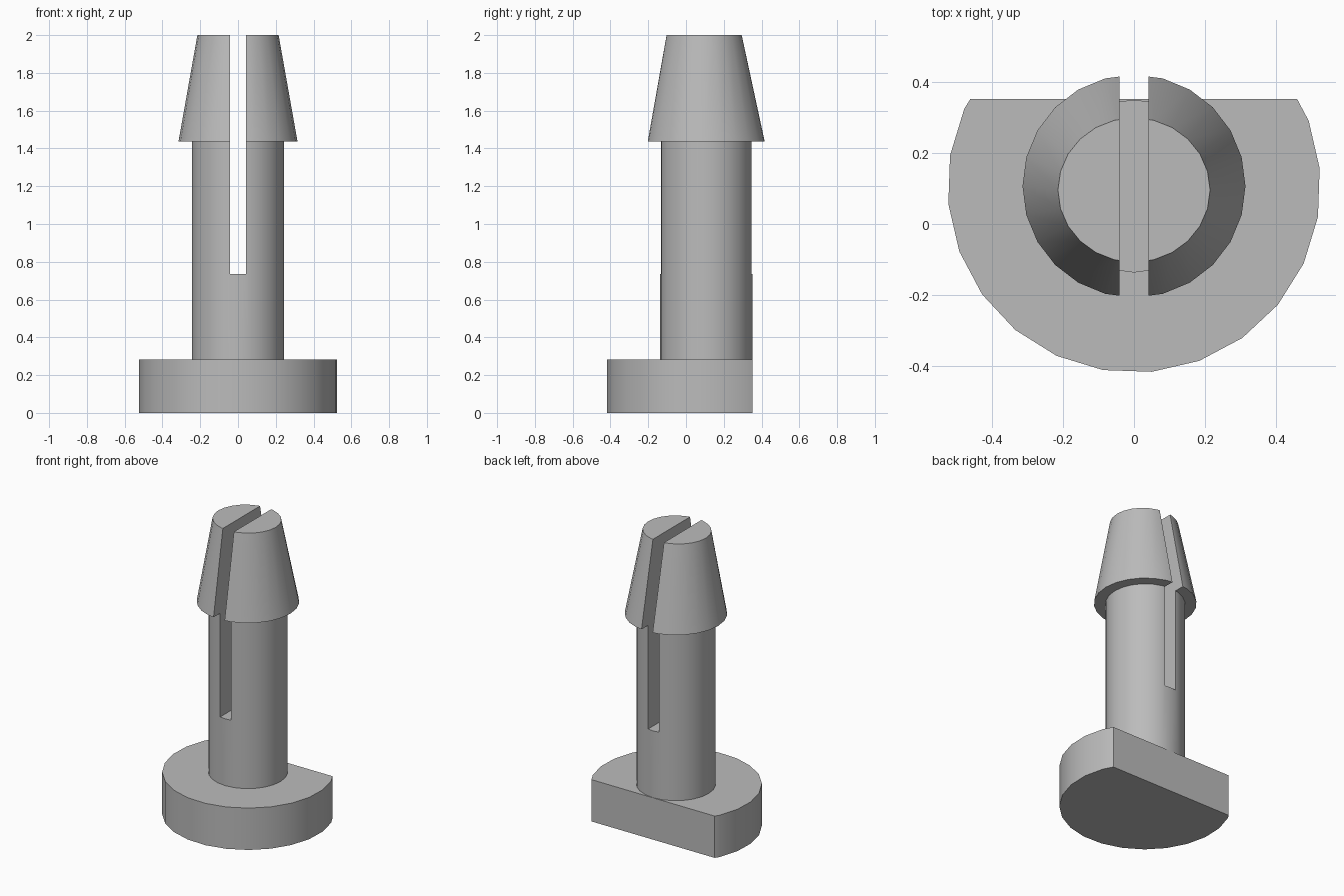
import bpy
import bmesh
from math import cos, sin, pi, radians

cube = bpy.data.objects.get("Cube")
if cube:
    bpy.data.objects.remove(cube)

SIDES = 24
AXIS_Y = 0.107
BASE_TOP = 0.283

grey = bpy.data.materials.new("plain grey")
grey.use_nodes = True
colour = (0.5, 0.5, 0.5, 1)
grey.diffuse_color = colour
grey.node_tree.nodes["Principled BSDF"].inputs["Base Color"].default_value = colour


def stack(name, rings, turn=0.0):
    """Solid through rings of (z, x radius, y radius, centre y)."""
    bm = bmesh.new()
    loops = []
    for z, rx, ry, cy in rings:
        angles = [turn + 2 * pi * i / SIDES for i in range(SIDES)]
        loops.append([bm.verts.new((rx * cos(a), cy + ry * sin(a), z)) for a in angles])
    for low, high in zip(loops, loops[1:]):
        for i in range(SIDES):
            j = (i + 1) % SIDES
            bm.faces.new((low[i], low[j], high[j], high[i]))
    bm.faces.new(loops[0][::-1])
    bm.faces.new(loops[-1])
    mesh = bpy.data.meshes.new(name)
    bm.to_mesh(mesh)
    bm.free()
    mesh.materials.append(grey)
    obj = bpy.data.objects.new(name, mesh)
    bpy.context.collection.objects.link(obj)
    return obj


def activate(obj):
    bpy.ops.object.select_all(action="DESELECT")
    obj.select_set(True)
    bpy.context.view_layer.objects.active = obj


def smooth(obj):
    activate(obj)
    bpy.ops.object.shade_smooth_by_angle(angle=radians(30))


# Round base with one side cut flat at the back
base = stack("base", [(0, 0.527, 0.527, AXIS_Y), (BASE_TOP, 0.527, 0.527, AXIS_Y)], radians(5.5))
bm = bmesh.new()
bm.from_mesh(base.data)
bmesh.ops.bisect_plane(bm, geom=bm.verts[:] + bm.edges[:] + bm.faces[:],
                       plane_co=(0, 0.353, 0), plane_no=(0, 1, 0), clear_outer=True)
bmesh.ops.holes_fill(bm, edges=[e for e in bm.edges if e.is_boundary])
bmesh.ops.recalc_face_normals(bm, faces=bm.faces)
bm.to_mesh(base.data)
bm.free()
smooth(base)

# Shaft with a wider tapered head
pin = stack("slotted_pin", [
    (BASE_TOP - 0.03, 0.244, 0.244, AXIS_Y),
    (1.437, 0.244, 0.244, AXIS_Y),
    (1.437, 0.315, 0.315, AXIS_Y),
    (2.0, 0.215, 0.204, 0.096),
])

# Slot that splits the head and upper shaft
bpy.ops.mesh.primitive_cube_add(size=1, location=(0, AXIS_Y, 1.435))
cutter = bpy.context.object
cutter.name = "slot_cutter"
cutter.scale = (0.083, 1, 1.4)
cutter.hide_render = True
cutter.data.materials.append(grey)
cut = pin.modifiers.new("slot", "BOOLEAN")
cut.operation = "DIFFERENCE"
cut.solver = "EXACT"
cut.object = cutter
activate(pin)
bpy.ops.object.modifier_apply(modifier=cut.name)
bpy.data.objects.remove(cutter)
smooth(pin)
